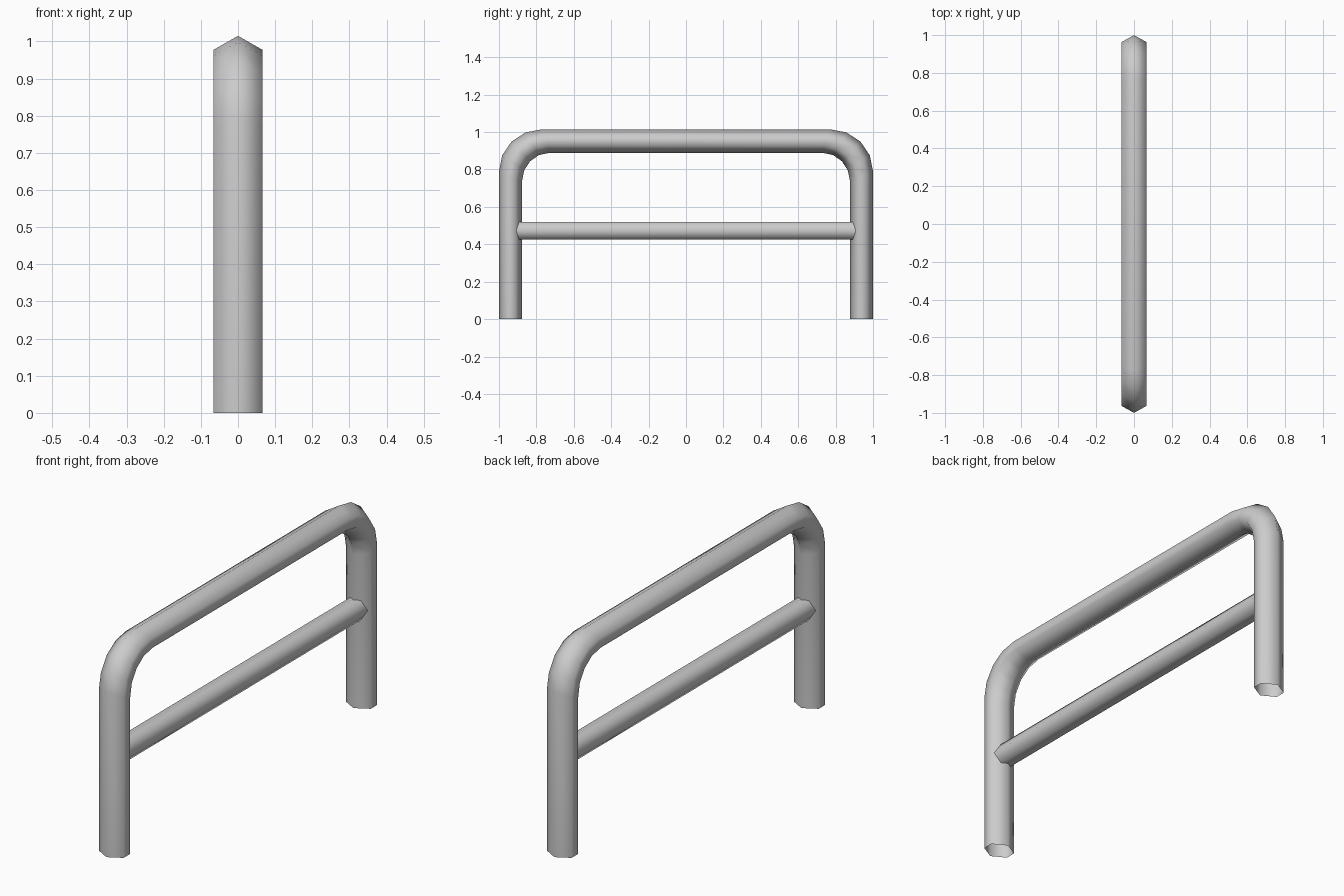
import bpy, bmesh, math

if "Cube" in bpy.data.objects:
    bpy.data.objects.remove(bpy.data.objects["Cube"])

HALF_W = 0.066
# hexagonal tube section: (x, fraction from outer edge to inner edge)
SECTION = [(0, 0), (HALF_W, 0.3), (HALF_W, 0.7), (0, 1), (-HALF_W, 0.7), (-HALF_W, 0.3)]


def tube_from_rings(name, rings, cap=False):
    bm = bmesh.new()
    loops = [[bm.verts.new(p) for p in ring] for ring in rings]
    n = len(loops[0])
    for a, b in zip(loops, loops[1:]):
        for i in range(n):
            j = (i + 1) % n
            bm.faces.new((a[i], a[j], b[j], b[i]))
    if cap:
        bm.faces.new(loops[0])
        bm.faces.new(loops[-1][::-1])
    bmesh.ops.recalc_face_normals(bm, faces=bm.faces)
    for f in bm.faces:
        f.smooth = len(f.verts) == 4
    me = bpy.data.meshes.new(name)
    bm.to_mesh(me)
    bm.free()
    ob = bpy.data.objects.new(name, me)
    bpy.context.collection.objects.link(ob)
    return ob


def arc(cy, cz, ry, rz, steps=4):
    return [(cy + ry * math.cos(k * math.pi / 2 / steps),
             cz + rz * math.sin(k * math.pi / 2 / steps)) for k in range(steps + 1)]


# outer and inner edge lines of the bent frame, from right foot over to left foot
outer = [(1.0, 0.0)] + arc(0.77, 0.79, 0.23, 0.225)
inner = [(0.877, 0.0)] + arc(0.73, 0.735, 0.147, 0.154)
outer += [(-y, z) for y, z in reversed(outer)]
inner += [(-y, z) for y, z in reversed(inner)]

# bent frame: two legs and the top bar in one open-ended tube
rings = [[(x, o[0] + (i[0] - o[0]) * t, o[1] + (i[1] - o[1]) * t) for x, t in SECTION]
         for o, i in zip(outer, inner)]
tube_from_rings("bent_frame", rings)

# lower cross rail, hexagonal with a flat top
R, Z = 0.055, 0.472
rail = [[(R * math.cos(k * math.pi / 3), y, Z + R * math.sin(k * math.pi / 3))
         for k in range(6)] for y in (-0.92, 0.92)]
tube_from_rings("cross_rail", rail)
